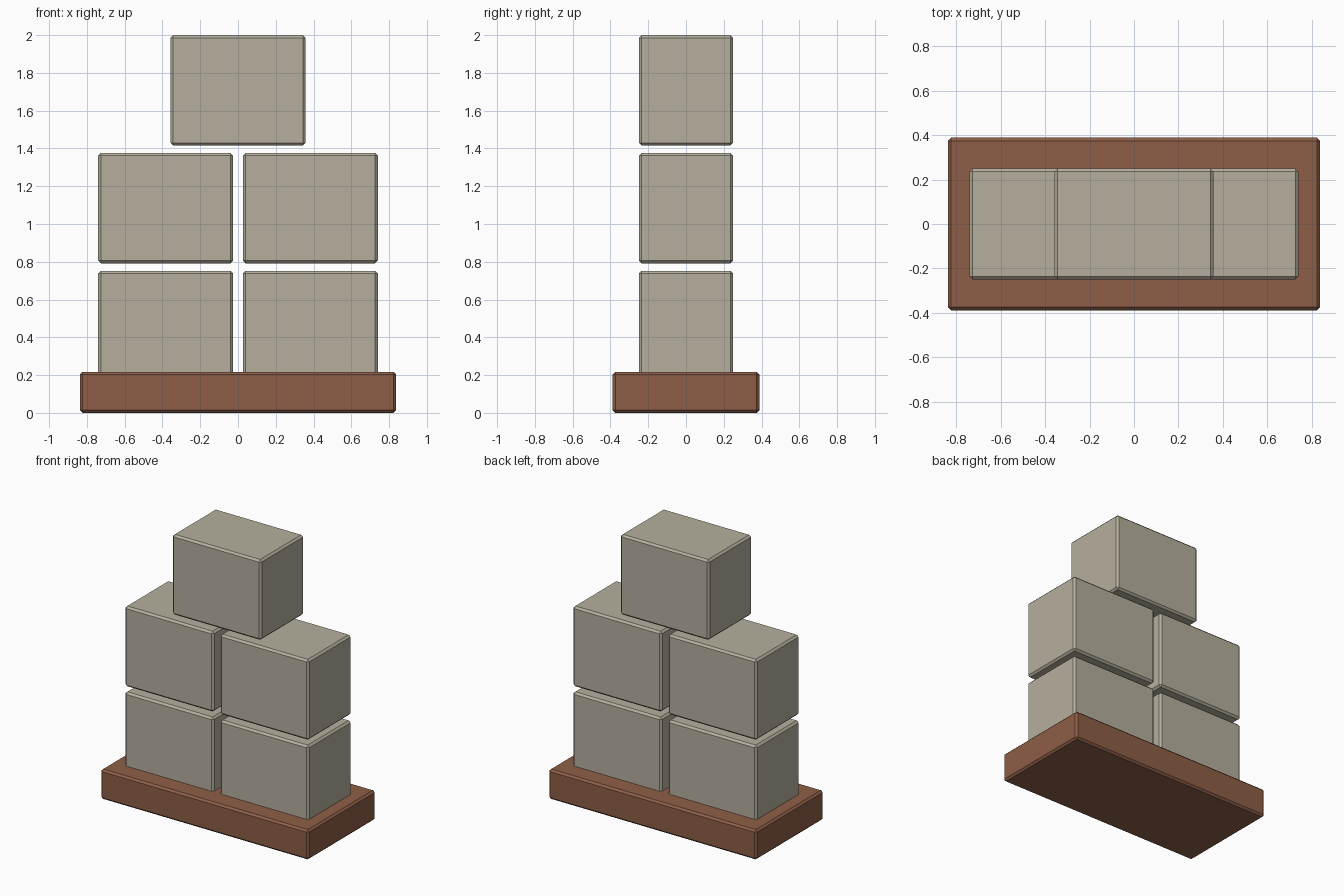
import bpy

if "Cube" in bpy.data.objects:
    bpy.data.objects.remove(bpy.data.objects["Cube"])


def material(name, color):
    m = bpy.data.materials.new(name)
    m.diffuse_color = (*color, 1.0)
    m.use_nodes = True
    m.node_tree.nodes["Principled BSDF"].inputs["Base Color"].default_value = m.diffuse_color
    return m


STONE = material("pale stone", (0.462, 0.429, 0.337))
BROWN = material("brown clay", (0.27, 0.114, 0.063))


def block(name, centre, size, mat, bevel=0.014):
    """Box with a small flat chamfer on every edge."""
    bpy.ops.mesh.primitive_cube_add(size=1, location=centre)
    ob = bpy.context.object
    ob.name = name
    ob.scale = size
    bpy.ops.object.transform_apply(location=False, rotation=False, scale=True)
    ob.data.materials.append(mat)
    mod = ob.modifiers.new("chamfer", 'BEVEL')
    mod.width = bevel
    mod.segments = 1
    return ob


# base slab
block("base_slab", (0, 0, 0.1085), (1.674, 0.776, 0.217), BROWN)

# stacked blocks: two rows of two, one on top
SIZE = (0.714, 0.498, 0.584)
STEP = 0.624
for row, label in enumerate(("lower", "middle")):
    for side, x in (("left", -0.383), ("right", 0.383)):
        block(f"{label}_{side}_block", (x, 0, 0.46 + row * STEP), SIZE, STONE)
block("top_block", (0, 0, 0.46 + 2 * STEP), SIZE, STONE)
